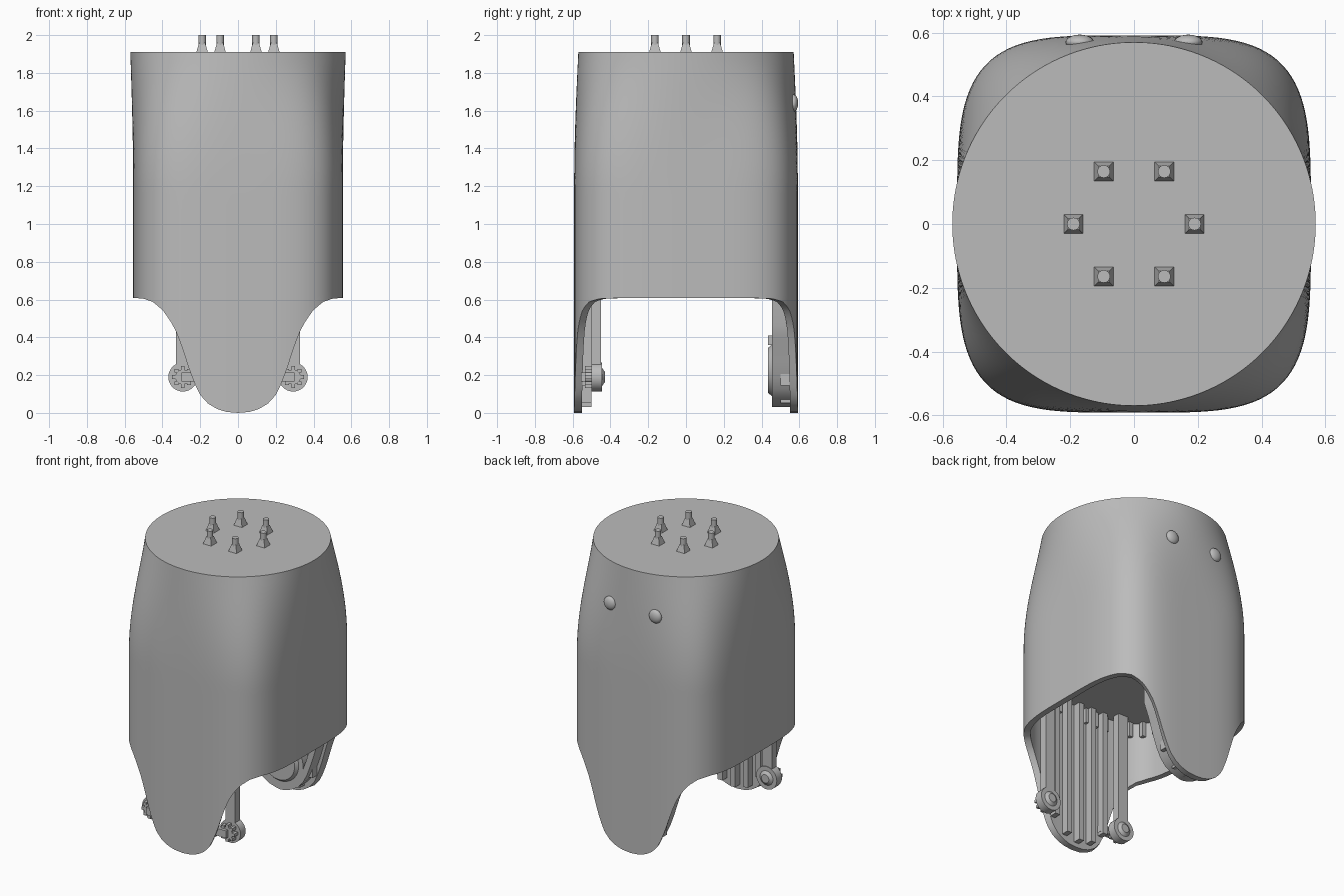
import bpy, bmesh, math
from mathutils import Matrix

cube = bpy.data.objects.get("Cube")
if cube:
    bpy.data.objects.remove(cube)

grey = bpy.data.materials.new("plain grey")
grey.use_nodes = True
tone = (0.5, 0.5, 0.5, 1)
grey.diffuse_color = tone
grey.node_tree.nodes["Principled BSDF"].inputs["Base Color"].default_value = tone

TOP, CEILING, WALL = 1.91, 1.0, 0.042
COLS, ROWS = 192, 28
# lower edge of the shell: distance from the middle, height
EDGE = [(0, 0), (.06, .005), (.11, .02), (.16, .05), (.2, .095), (.23, .155), (.26, .235),
        (.3, .36), (.33, .435), (.36, .49), (.4, .545), (.45, .587), (.5, .605), (.6, .612)]


def edge_height(x):
    x = abs(x)
    for (x0, z0), (x1, z1) in zip(EDGE, EDGE[1:]):
        if x <= x1:
            return z0 + (z1 - z0) * (x - x0) / (x1 - x0)
    return EDGE[-1][1]


def finish(bm, name):
    bmesh.ops.recalc_face_normals(bm, faces=bm.faces)
    mesh = bpy.data.meshes.new(name)
    bm.to_mesh(mesh)
    bm.free()
    mesh.materials.append(grey)
    ob = bpy.data.objects.new(name, mesh)
    bpy.context.collection.objects.link(ob)
    bpy.ops.object.select_all(action='DESELECT')
    ob.select_set(True)
    bpy.context.view_layer.objects.active = ob
    bpy.ops.object.shade_smooth_by_angle(angle=math.radians(35))
    return ob


def box(name, x, y, z):
    """Block given by its (low, high) range on each axis."""
    bm = bmesh.new()
    size = [b - a for a, b in (x, y, z)]
    mid = [(a + b) / 2 for a, b in (x, y, z)]
    bmesh.ops.create_cube(bm, size=1, matrix=Matrix.Translation(mid) @ Matrix.Diagonal((*size, 1)))
    return finish(bm, name)


def disc(name, x, y, z, r0, r1, sides=32):
    """Round piece lying along y, from radius r0 to radius r1."""
    bm = bmesh.new()
    turn = Matrix.Translation((x, sum(y) / 2, z)) @ Matrix.Rotation(-math.pi / 2, 4, 'X')
    bmesh.ops.create_cone(bm, cap_ends=True, segments=sides, radius1=r0, radius2=r1,
                          depth=y[1] - y[0], matrix=turn)
    return finish(bm, name)


def section(ang, z, inset):
    """Point on the shell: round at the top, rounded square lower down."""
    c, s = math.cos(ang), math.sin(ang)
    square = (abs(c / .555) ** 4 + abs(s / .592) ** 4) ** -.25
    f = math.sin(min(1, (TOP - z) / .72) * math.pi / 2)
    r = .57 + (square - .57) * f - inset
    return (r * c, r * s, z)


# hollow shell with the tongue-shaped lower edge
bm = bmesh.new()
rings = []
angles = [2 * math.pi * i / COLS for i in range(COLS)]
lows = [edge_height(section(a, .5, 0)[0]) for a in angles]
for j in range(ROWS + 1):
    rings.append([bm.verts.new(section(a, TOP - (TOP - lo) * j / ROWS, 0)) for a, lo in zip(angles, lows)])
for j in range(9):
    rings.append([bm.verts.new(section(a, lo + (CEILING - lo) * j / 8, WALL)) for a, lo in zip(angles, lows)])
for ra, rb in zip(rings, rings[1:]):
    for i in range(COLS):
        k = (i + 1) % COLS
        bm.faces.new((ra[i], ra[k], rb[k], rb[i]))
bm.faces.new(rings[0])
bm.faces.new(rings[-1])
finish(bm, "shell")

# six pins with flared square feet
for i in range(6):
    a = i * math.pi / 3
    x, y = .19 * math.cos(a), .19 * math.sin(a)
    bm = bmesh.new()
    bmesh.ops.create_cone(bm, cap_ends=True, segments=4, radius1=.044, radius2=.024, depth=.05,
                          matrix=Matrix.Translation((x, y, TOP + .022)) @ Matrix.Rotation(math.pi / 4, 4, 'Z'))
    bmesh.ops.create_cone(bm, cap_ends=True, segments=16, radius1=.02, radius2=.02, depth=.085,
                          matrix=Matrix.Translation((x, y, TOP + .0475)))
    finish(bm, "top_pin")

# two small bumps high on the back
for side in (-1, 1):
    bm = bmesh.new()
    bmesh.ops.create_uvsphere(bm, u_segments=24, v_segments=12, radius=1,
                              matrix=Matrix.Translation((side * .17, .57, 1.64)) @ Matrix.Diagonal((.045, .024, .045, 1)))
    finish(bm, "back_bump")

# upright ribs inside both tongues
for i in range(-2, 3):
    x = i * .095
    low = edge_height(abs(x) + .02) + .03
    box("front_rib", (x - .018, x + .018), (-.56, -.5), (low, CEILING))
    box("back_rib", (x - .018, x + .018), (.5, .56), (low, CEILING))

# hanging arms with round ends at the front
for side in (-1, 1):
    x = side * .292
    box("front_arm", (x - .037, x + .037), (-.5, -.45), (.19, CEILING))
    disc("arm_end", x, (-.5, -.445), .19, .077, .077)
    disc("arm_end_hub", x, (-.446, -.43), .19, .05, .028)
    disc("arm_axle", x, (-.535, -.49), .19, .04, .04, 16)
    for k in range(8):
        a = k * math.pi / 4
        tx, tz = x + .047 * math.cos(a), .19 + .047 * math.sin(a)
        box("axle_tooth", (tx - .01, tx + .01), (-.535, -.495), (tz - .01, tz + .01))
    box("arm_bracket", sorted((side * .17, side * .3)), (-.555, -.515), (.165, .215))

# raised rim following the back tongue
def rim_path(grow):
    half = [(max(0, x - grow), z + grow) for x, z in EDGE if grow < x < .34]
    half = [(0, grow)] + half
    half.append((half[-1][0], CEILING))
    return [(-x, z) for x, z in reversed(half[1:])] + half


bm = bmesh.new()
outer = [(x, z) for x, z in rim_path(.03)]
loops = []
for thick, y in ((0, .56), (0, .455), (.045, .455), (.045, .56)):
    n = len(outer)
    loop = []
    for i, (x, z) in enumerate(outer):
        t = 1 - thick / .3
        zz = z if i in (0, n - 1) else z + thick * max(0, 1 - z / .5)
        loop.append(bm.verts.new((x * t, y, zz)))
    loops.append(loop)
for la, lb in zip(loops, loops[1:] + loops[:1]):
    for i in range(len(outer) - 1):
        bm.faces.new((la[i], la[i + 1], lb[i + 1], lb[i]))
for i in (0, -1):
    bm.faces.new([l[i] for l in loops])
finish(bm, "back_rim")

# round cover inside the back tongue
disc("back_cover", 0, (.455, .52), .225, .17, .17, 48)
disc("back_cover_hub", 0, (.435, .46), .225, .12, .14, 48)
box("back_latch", (-.06, .06), (.435, .53), (.36, .41))

# row of teeth under the ceiling
for i in range(48):
    a = 2 * math.pi * i / 48
    x, y, z = section(a, .93, WALL + .01)
    box("ceiling_tooth", (x - .014, x + .014), (y - .014, y + .014), (.9, CEILING))
